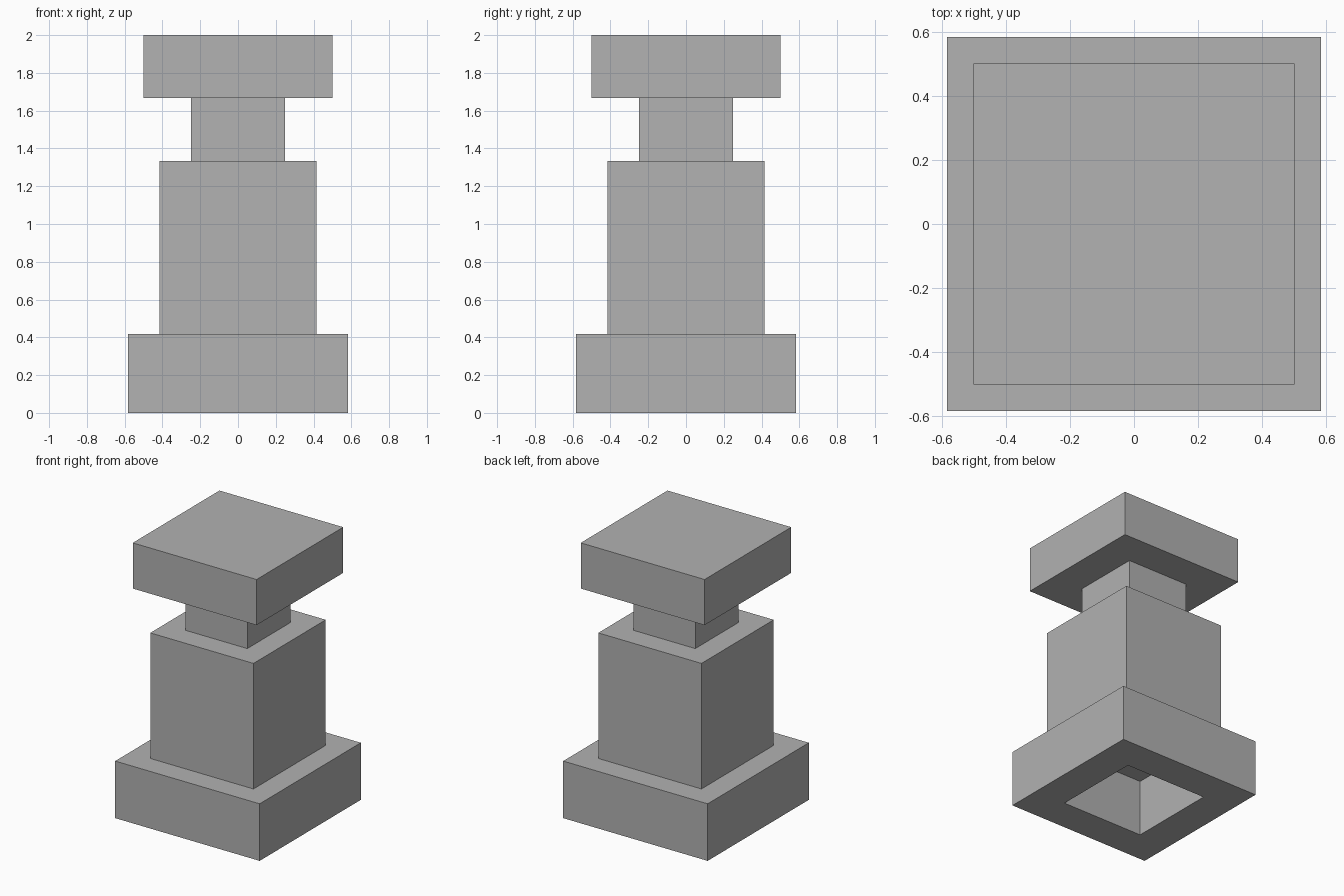
import bpy
import bmesh
from mathutils import Matrix

cube = bpy.data.objects.get("Cube")
if cube:
    bpy.data.objects.remove(cube, do_unlink=True)

# Single stone colour
stone = bpy.data.materials.new("stone_grey")
stone.use_nodes = True
GREY = (0.445, 0.445, 0.445, 1)
stone.diffuse_color = GREY
stone.node_tree.nodes["Principled BSDF"].inputs["Base Color"].default_value = GREY

U = 1 / 12  # modular unit of the design


def add_object(name, bm):
    mesh = bpy.data.meshes.new(name)
    bm.to_mesh(mesh)
    bm.free()
    mesh.materials.append(stone)
    obj = bpy.data.objects.new(name, mesh)
    bpy.context.collection.objects.link(obj)
    return obj


def block(name, half, bottom, top):
    """Square block centred on the z axis."""
    bm = bmesh.new()
    size = Matrix.Diagonal((2 * half, 2 * half, top - bottom, 1))
    lift = Matrix.Translation((0, 0, (bottom + top) / 2))
    bmesh.ops.create_cube(bm, size=1, matrix=lift @ size)
    return add_object(name, bm)


def square_ring(name, outer, inner, bottom, top):
    """Square frame with a square opening right through it."""
    bm = bmesh.new()
    corners = [(-1, -1), (1, -1), (1, 1), (-1, 1)]
    loops = [[bm.verts.new((x * r, y * r, z)) for x, y in corners]
             for r, z in ((outer, bottom), (outer, top), (inner, top), (inner, bottom))]
    for a, b in zip(loops, loops[1:] + loops[:1]):
        for i in range(4):
            j = (i + 1) % 4
            bm.faces.new((a[i], a[j], b[j], b[i]))
    bmesh.ops.recalc_face_normals(bm, faces=bm.faces)
    return add_object(name, bm)


# Hollow plinth, closed above by the underside of the shaft
square_ring("base", 7 * U, 4 * U, 0, 5 * U)
block("shaft", 5 * U, 5 * U, 16 * U)
block("neck", 3 * U, 16 * U, 20 * U)
block("cap", 6 * U, 20 * U, 24 * U)
